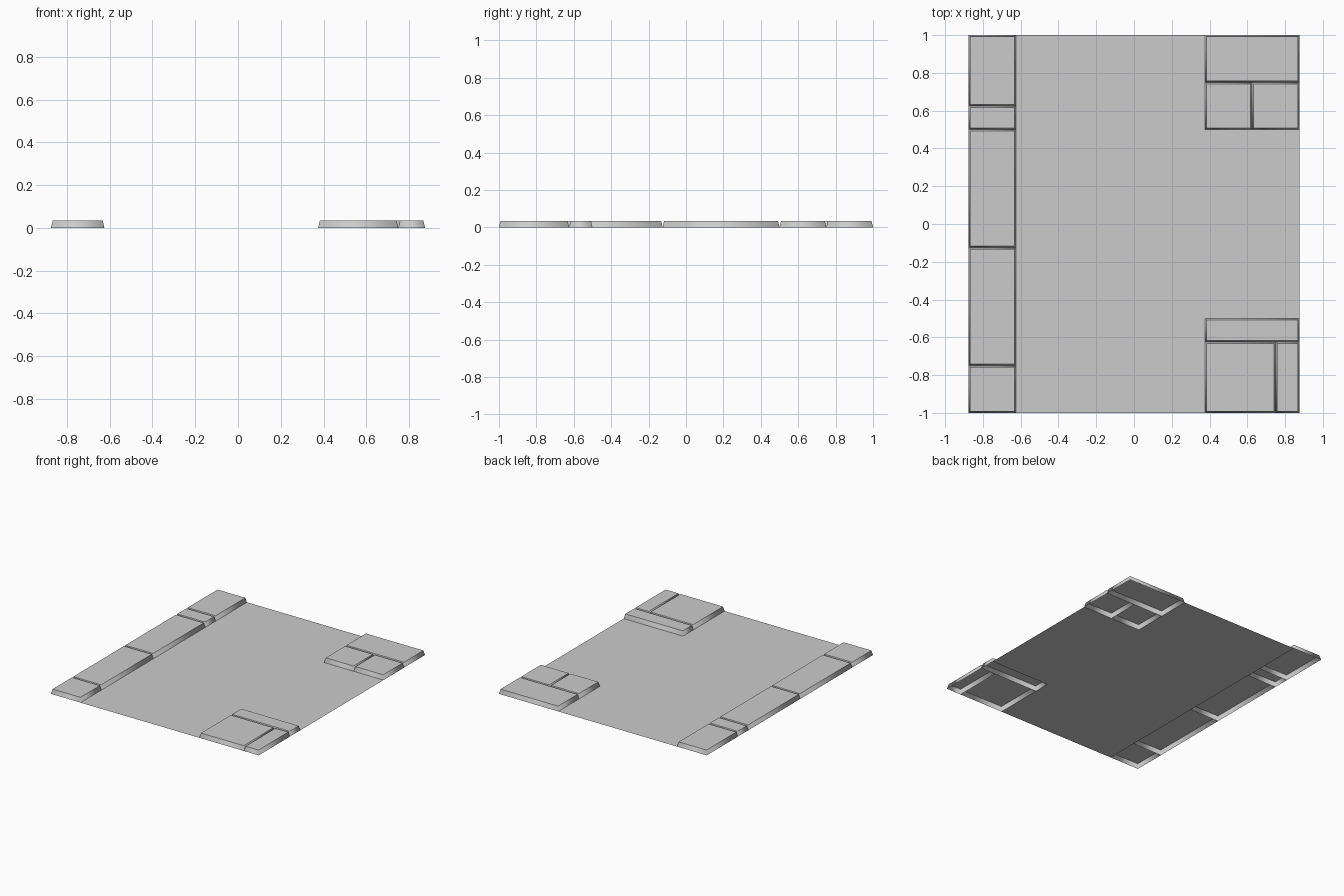
import bpy
import bmesh

if "Cube" in bpy.data.objects:
    bpy.data.objects.remove(bpy.data.objects["Cube"], do_unlink=True)

UNIT = 0.125      # layout module
HEIGHT = 0.035    # slab thickness
TAPER = 0.008     # how far the top edge leans in

stone = bpy.data.materials.new("stone_grey")
stone.use_nodes = True
grey = (0.6, 0.6, 0.6, 1.0)
stone.diffuse_color = grey
stone.node_tree.nodes["Principled BSDF"].inputs["Base Color"].default_value = grey


def finish(bm, name):
    mesh = bpy.data.meshes.new(name)
    bm.to_mesh(mesh)
    bm.free()
    mesh.materials.append(stone)
    obj = bpy.data.objects.new(name, mesh)
    bpy.context.collection.objects.link(obj)


def slab(name, x0, x1, y0, y1):
    """Tapered slab, open underneath, with softly shaded sides and a flat top."""
    bm = bmesh.new()
    corners = [(x0, y0, 1, 1), (x1, y0, -1, 1), (x1, y1, -1, -1), (x0, y1, 1, -1)]
    low = [bm.verts.new((x * UNIT, y * UNIT, 0)) for x, y, sx, sy in corners]
    high = [bm.verts.new((x * UNIT + sx * TAPER, y * UNIT + sy * TAPER, HEIGHT))
            for x, y, sx, sy in corners]
    top = bm.faces.new(high)
    for i in range(4):
        j = (i + 1) % 4
        bm.faces.new((low[i], low[j], high[j], high[i])).smooth = True
    for edge in top.edges:
        edge.smooth = False
    finish(bm, name)


# Long border of slabs down the right side
rows = [-8, -6, -1, 4, 5, 8]
for n, (a, b) in enumerate(zip(rows, rows[1:])):
    slab(f"border_slab_{n + 1}", -7, -5, a, b)

# Back left corner slabs
slab("back_corner_wide_slab", 3, 7, 6, 8)
slab("back_corner_inner_slab", 3, 5, 4, 6)
slab("back_corner_outer_slab", 5, 7, 4, 6)

# Front left corner slabs
slab("front_corner_wide_slab", 3, 7, -5, -4)
slab("front_corner_large_slab", 3, 6, -8, -5)
slab("front_corner_narrow_slab", 6, 7, -8, -5)

# Thin ground sheet filling the space between the slabs
bm = bmesh.new()
outline = [(-5, -8), (3, -8), (3, -4), (7, -4), (7, 4), (3, 4), (3, 8), (-5, 8)]
bm.faces.new([bm.verts.new((x * UNIT, y * UNIT, 0)) for x, y in outline])
finish(bm, "ground_sheet")
